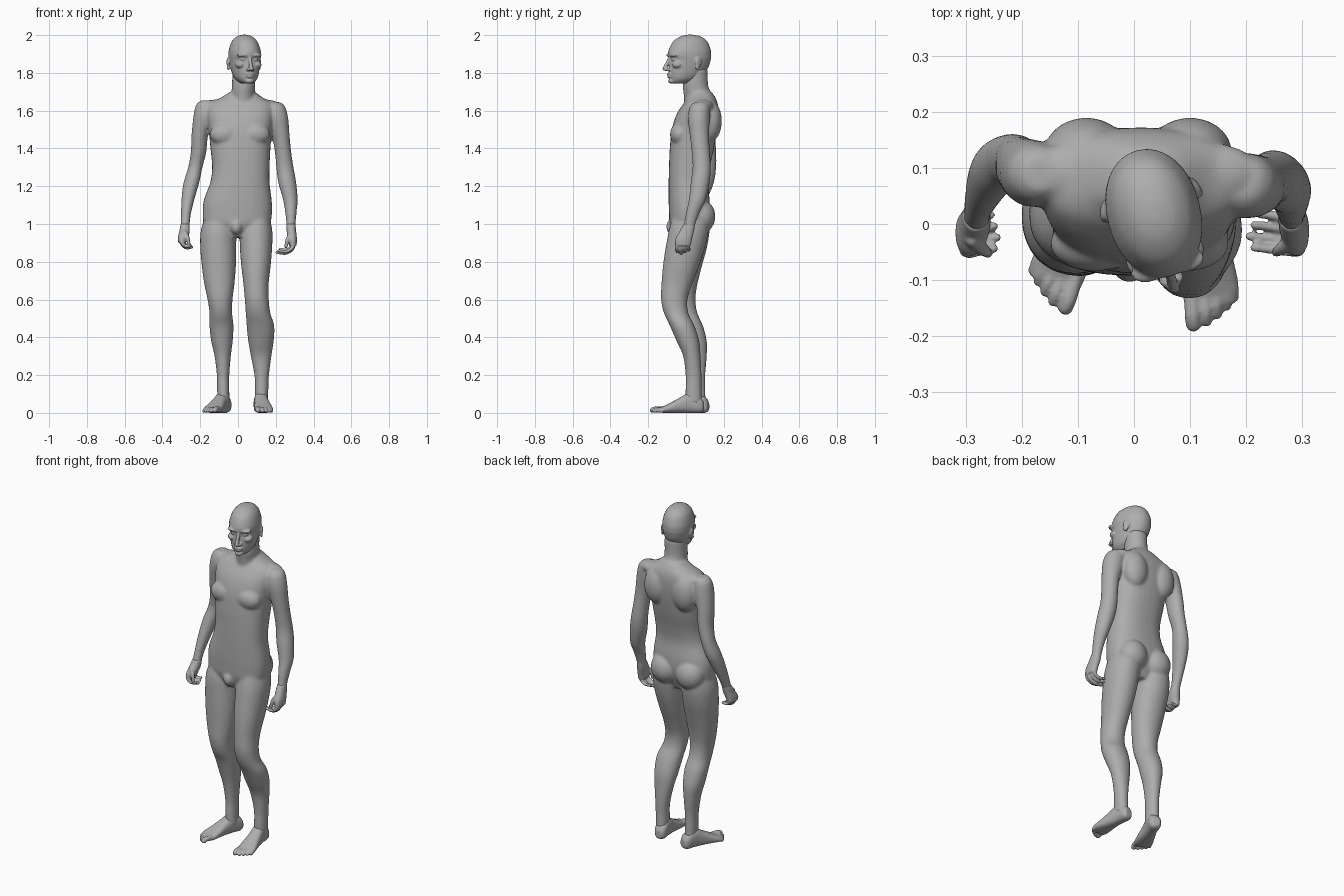
import bpy, bmesh, math
from mathutils import Matrix, Vector

skin = bpy.data.materials.new("plain_grey")
skin.diffuse_color = (0.42, 0.42, 0.42, 1)


def spline(rows, steps=5):
    """Catmull-Rom interpolation of section rows."""
    out = []
    for i in range(len(rows) - 1):
        p0, p1 = rows[max(i - 1, 0)], rows[i]
        p2, p3 = rows[i + 1], rows[min(i + 2, len(rows) - 1)]
        for s in range(steps):
            t = s / steps
            out.append([0.5 * (2 * b + (c - a) * t + (2 * a - 5 * b + 4 * c - d) * t * t
                               + (3 * b - a - 3 * c + d) * t ** 3)
                        for a, b, c, d in zip(p0, p1, p2, p3)])
    return out + [list(rows[-1])]


def loft(bm, rows, power=2.2, mat=Matrix(), n=32):
    """Skin of rounded sections, each row: height, x min, x max, y min, y max."""
    rings = []
    for z, x0, x1, y0, y1 in spline(rows):
        ring = []
        for k in range(n):
            c, s = math.cos(math.tau * k / n), math.sin(math.tau * k / n)
            ex = math.copysign(abs(c) ** (2 / power), c)
            ey = math.copysign(abs(s) ** (2 / power), s)
            ring.append(bm.verts.new(mat @ Vector(((x0 + x1) / 2 + (x1 - x0) / 2 * ex,
                                                   (y0 + y1) / 2 + (y1 - y0) / 2 * ey, z))))
        rings.append(ring)
    for a, b in zip(rings, rings[1:]):
        for k in range(n):
            bm.faces.new((a[k], a[(k + 1) % n], b[(k + 1) % n], b[k]))
    bm.faces.new(rings[0])
    bm.faces.new(rings[-1])


def blob(bm, centre, radii, mat=Matrix()):
    """Ellipsoid."""
    m = mat @ Matrix.Translation(centre) @ Matrix.Diagonal((*radii, 1))
    bmesh.ops.create_icosphere(bm, subdivisions=3, radius=1, matrix=m)


def tube(bm, pts, r0, r1, mat=Matrix()):
    """Round-ended tapered tube along a path, as a chain of spheres."""
    path = spline(pts, 7)
    for i, p in enumerate(path):
        r = r0 + (r1 - r0) * i / (len(path) - 1)
        m = mat @ Matrix.Translation(p)
        bmesh.ops.create_icosphere(bm, subdivisions=2, radius=r, matrix=m)


def fuse(name, bm, voxel, smooth):
    """Blend the overlapping volumes of one part into a single skin."""
    bmesh.ops.recalc_face_normals(bm, faces=bm.faces)
    me = bpy.data.meshes.new(name)
    bm.to_mesh(me)
    bm.free()
    me.materials.append(skin)
    for p in me.polygons:
        p.use_smooth = True
    ob = bpy.data.objects.new(name, me)
    bpy.context.collection.objects.link(ob)
    r = ob.modifiers.new("blend", 'REMESH')
    r.mode, r.voxel_size, r.use_smooth_shade = 'VOXEL', voxel, True
    s = ob.modifiers.new("soften", 'SMOOTH')
    s.factor, s.iterations = 0.5, smooth
    return ob


# --- Body: torso, neck, arms and legs ---
body = bmesh.new()
loft(body, [(.93, -.09, .08, -.06, .08), (1.0, -.175, .165, -.085, .11),
            (1.06, -.187, .18, -.09, .125), (1.13, -.18, .178, -.092, .125),
            (1.22, -.147, .167, -.092, .115), (1.30, -.137, .167, -.09, .125),
            (1.40, -.146, .172, -.086, .148), (1.50, -.155, .18, -.075, .165),
            (1.58, -.165, .19, -.05, .172), (1.635, -.155, .185, -.015, .168),
            (1.67, -.09, .13, .01, .155), (1.70, -.04, .09, .02, .135)], 2.4)
loft(body, [(1.60, -.04, .09, -.005, .15), (1.68, -.036, .088, -.012, .14),
            (1.73, -.032, .09, -.016, .118), (1.82, -.03, .092, -.01, .115)], 2)
for x in (-.07, .09):      # chest muscles
    blob(body, (x, -.035, 1.475), (.08, .05, .06))
for x in (-.085, .1):      # shoulder blades
    blob(body, (x, .128, 1.545), (.075, .062, .11))
for x in (-.088, .078):    # buttocks
    blob(body, (x, .078, 1.04), (.085, .078, .09))
blob(body, (-.008, -.07, .985), (.032, .035, .042))
for x in (-.105, .135):    # trapezius slopes
    blob(body, (x, .09, 1.625), (.09, .055, .035))

# right arm
loft(body, [(1.655, -.195, -.14, .06, .12), (1.63, -.222, -.12, .04, .14),
            (1.57, -.236, -.125, .03, .15), (1.47, -.246, -.158, .045, .155),
            (1.38, -.25, -.168, .06, .16), (1.30, -.264, -.188, .07, .16),
            (1.22, -.288, -.205, .05, .148), (1.15, -.298, -.225, .03, .12),
            (1.06, -.302, -.248, .005, .075), (1.0, -.304, -.255, -.01, .045),
            (.96, -.306, -.257, -.02, .035)], 2)
# left arm
loft(body, [(1.645, .16, .225, .045, .11), (1.62, .14, .25, .02, .125),
            (1.56, .14, .266, .01, .126), (1.47, .178, .273, .02, .122),
            (1.38, .195, .282, .03, .127), (1.30, .203, .294, .035, .132),
            (1.22, .213, .308, .025, .125), (1.13, .238, .316, .015, .105),
            (1.06, .25, .31, .0, .072), (1.0, .256, .305, -.01, .05),
            (.96, .256, .305, -.02, .04)], 2)
# right leg
loft(body, [(1.06, -.165, -.03, -.06, .12), (.97, -.196, -.012, -.085, .125),
            (.88, -.2, -.009, -.09, .112), (.78, -.192, -.011, -.092, .085),
            (.68, -.178, -.019, -.092, .06), (.60, -.161, -.029, -.092, .05),
            (.53, -.151, -.031, -.078, .06), (.46, -.151, -.024, -.045, .09),
            (.38, -.142, -.028, -.02, .11), (.30, -.124, -.038, .0, .11),
            (.20, -.112, -.046, .013, .102), (.13, -.111, -.046, .013, .102),
            (.05, -.108, -.045, .012, .105)], 2.1)
# left leg
loft(body, [(1.06, .03, .16, -.065, .11), (.97, .01, .181, -.09, .118),
            (.88, .01, .181, -.107, .102), (.78, .017, .173, -.122, .07),
            (.68, .029, .162, -.13, .032), (.60, .036, .163, -.132, .008),
            (.53, .041, .171, -.117, .012), (.46, .046, .192, -.085, .045),
            (.38, .054, .189, -.05, .07), (.30, .068, .177, -.015, .077),
            (.20, .087, .164, -.002, .082), (.13, .09, .161, -.002, .082),
            (.05, .09, .158, -.005, .085)], 2.1)
fuse("body", body, .007, 8)

# --- Head, turned slightly to its left ---
head = bmesh.new()
turn = Matrix.Translation((.035, .02, 0)) @ Matrix.Rotation(math.radians(15), 4, 'Z')
sections = [(2.002, .012, -.015, .02), (1.992, .04, -.052, .06), (1.965, .066, -.09, .095),
            (1.92, .081, -.114, .113), (1.89, .083, -.117, .115), (1.873, .082, -.108, .113),
            (1.83, .075, -.112, .10), (1.79, .066, -.112, .07), (1.765, .054, -.108, .04),
            (1.745, .032, -.1, .0)]
loft(head, [(z, -w, w, f, b) for z, w, f, b in sections], 2.1, turn)
tube(head, [(0, -.11, 1.88), (0, -.122, 1.855), (0, -.138, 1.822)], .008, .012, turn)
for s in (-1, 1):
    blob(head, (s * .013, -.122, 1.817), (.01, .012, .009), turn)          # nostrils
    blob(head, (s * .034, -.098, 1.894), (.034, .02, .011), turn)          # brow
    blob(head, (s * .033, -.094, 1.872), (.017, .014, .009), turn)         # eye
    blob(head, (s * .045, -.078, 1.843), (.026, .03, .02), turn)           # cheekbone
    ear = turn @ Matrix.Translation((s * .083, .025, 1.85)) @ Matrix.Rotation(s * .35, 4, 'Z')
    blob(head, (0, 0, .006), (.009, .021, .027), ear)                      # ear
    blob(head, (0, -.006, -.02), (.008, .012, .016), ear)                  # ear lobe
blob(head, (0, -.113, 1.793), (.025, .012, .006), turn)                    # upper lip
blob(head, (0, -.112, 1.78), (.021, .012, .006), turn)                     # lower lip
blob(head, (0, -.1, 1.757), (.024, .018, .014), turn)                      # chin
fuse("head", head, .0045, 4)


# --- Feet: heel position, outward angle, medial side ---
def foot(name, heel, angle, side):
    bm = bmesh.new()
    a = math.radians(angle)
    fwd = Vector((-side * math.sin(a), -math.cos(a), 0))
    med = Vector((side * math.cos(a), -math.sin(a), 0))
    m = Matrix((med, (0, 0, 1), fwd)).transposed().to_4x4()
    m.translation = (*heel, 0)
    loft(bm, [(0, -.02, .02, .012, .055), (.02, -.034, .034, 0, .085),
              (.07, -.036, .036, 0, .11), (.12, -.041, .038, 0, .085),
              (.17, -.049, .045, 0, .058), (.21, -.053, .048, 0, .038),
              (.24, -.045, .045, .003, .025)], 2.5, m)
    for x, tip, r in ((.033, .272, .014), (.009, .269, .010), (-.011, .258, .0095),
                      (-.029, .245, .009), (-.044, .23, .009)):
        tube(bm, [(x * .9, .02, .2), (x, .021, tip - .02), (x, r, tip)], r * 1.1, r, m)
    fuse(name, bm, .004, 3)


foot("right_foot", (-.06, .118), 20, 1)
foot("left_foot", (.115, .095), 5, -1)


# --- Hands: palm plus curled fingers reaching inwards ---
def hand(name, palm, knuckle, side, reach, drop):
    bm = bmesh.new()
    loft(bm, palm, 2.3)
    kx, ky, kz = knuckle
    for i in range(4):
        y, z = ky + .02 * i, kz + .004 * abs(i - 1)
        k = 1 - .1 * abs(i - 1)
        tube(bm, [(kx, y, z), (kx + side * .008, y - .003, z - drop * .6 * k),
                  (kx + side * reach * .5 * k, y, z - drop * k),
                  (kx + side * reach * k, y + .004, z - drop * .9 * k)], .0115, .008)
    tube(bm, [(kx + side * .012, ky + .02, kz + .05), (kx + side * .032, ky + .002, kz + .02),
              (kx + side * .04, ky - .004, kz - .015)], .014, .009)        # thumb
    fuse(name, bm, .004, 3)


hand("right_hand", [(1.0, -.304, -.256, -.012, .043), (.96, -.311, -.256, -.035, .034),
                    (.93, -.318, -.264, -.055, .026), (.90, -.316, -.275, -.056, .02)],
     (-.3, -.048, .91), 1, .056, .036)
hand("left_hand", [(1.0, .257, .304, -.012, .048), (.96, .258, .308, -.035, .042),
                   (.92, .264, .312, -.056, .032), (.885, .27, .31, -.056, .024)],
     (.294, -.046, .895), -1, .088, .05)
